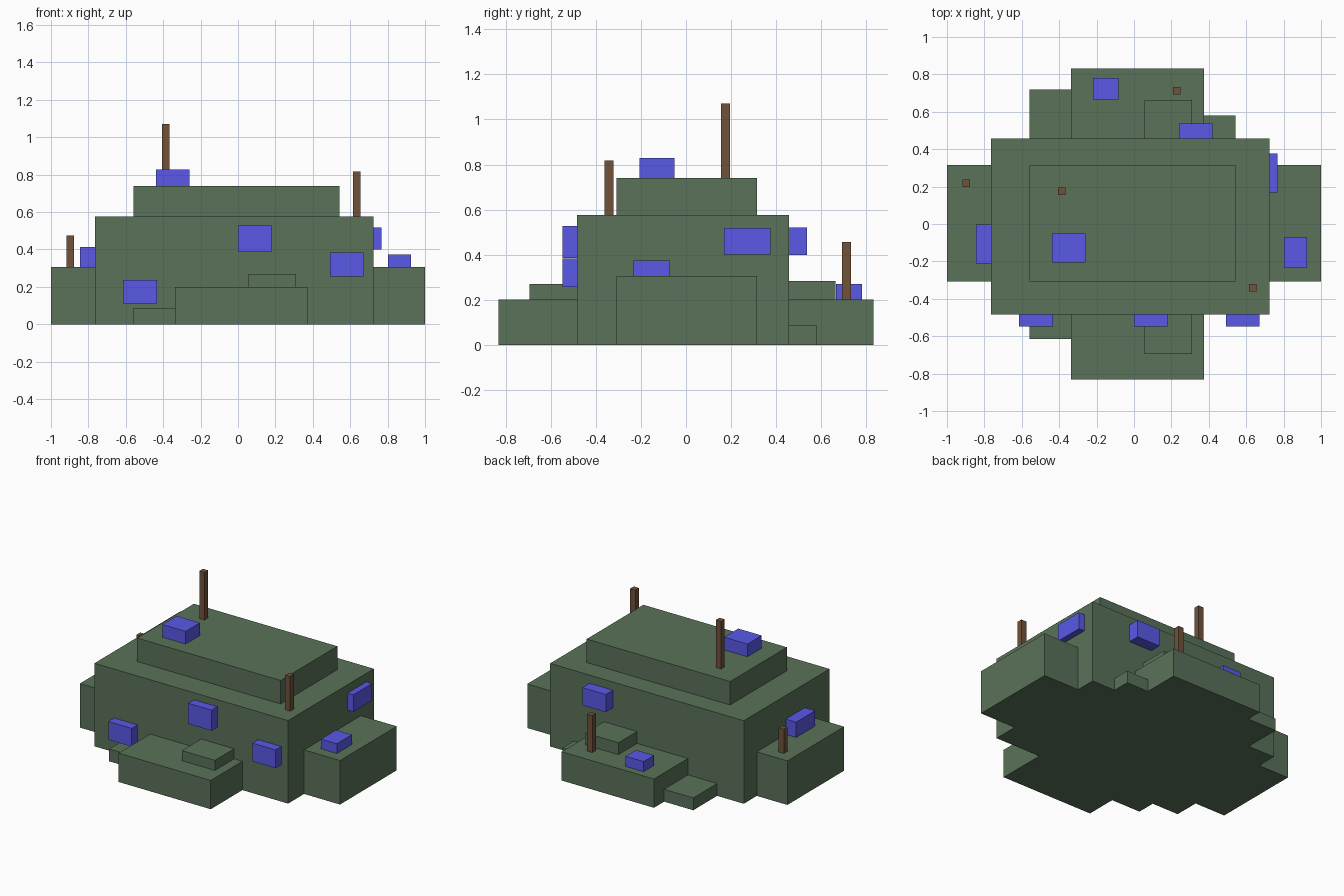
import bpy
import bmesh
from mathutils import Matrix, Vector

cube = bpy.data.objects.get("Cube")
if cube:
    bpy.data.objects.remove(cube, do_unlink=True)


def make_material(name, rgb):
    mat = bpy.data.materials.new(name)
    mat.use_nodes = True
    mat.diffuse_color = (*rgb, 1)
    mat.node_tree.nodes["Principled BSDF"].inputs["Base Color"].default_value = (*rgb, 1)
    return mat


green = make_material("moss green", (0.1, 0.168, 0.1))
blue = make_material("crystal blue", (0.1, 0.1, 0.8))
brown = make_material("bark brown", (0.165, 0.085, 0.043))


def box(name, mat, x, y, z):
    """Flat-shaded block spanning the given x, y and z ranges."""
    low, high = (Vector(p) for p in zip(x, y, z))
    bm = bmesh.new()
    bmesh.ops.create_cube(bm, size=1, matrix=Matrix.Translation((low + high) / 2)
                          @ Matrix.Diagonal((*(high - low), 1)))
    mesh = bpy.data.meshes.new(name)
    bm.to_mesh(mesh)
    bm.free()
    mesh.materials.append(mat)
    obj = bpy.data.objects.new(name, mesh)
    bpy.context.collection.objects.link(obj)
    return obj


# Main body and upper tier
WEST, EAST, FRONT, BACK = -0.765, 0.724, -0.484, 0.458
BODY_TOP, TIER_TOP, SIDE_TOP, LEDGE_TOP, STEP_TOP = 0.577, 0.74, 0.306, 0.2, 0.086
inner_y = (-0.308, 0.315)
box("main_body", green, (WEST, EAST), (FRONT, BACK), (0, BODY_TOP))
box("upper_tier", green, (-0.56, 0.543), inner_y, (BODY_TOP, TIER_TOP))

# Side wings
box("right_wing", green, (-1, WEST), inner_y, (0, SIDE_TOP))
box("left_wing", green, (EAST, 1), inner_y, (0, SIDE_TOP))

# Front and back ledges, each with a raised slab
ledge_x, slab_x = (-0.336, 0.373), (0.055, 0.309)
box("front_ledge", green, ledge_x, (-0.832, FRONT), (0, LEDGE_TOP))
box("back_ledge", green, ledge_x, (BACK, 0.832), (0, LEDGE_TOP))
box("front_slab", green, slab_x, (-0.695, FRONT), (LEDGE_TOP, 0.27))
box("back_slab", green, slab_x, (BACK, 0.663), (LEDGE_TOP, 0.283))

# Low ground steps
box("front_right_step", green, (-0.56, ledge_x[0]), (-0.614, FRONT), (0, STEP_TOP))
box("back_right_step", green, (-0.56, ledge_x[0]), (BACK, 0.72), (0, STEP_TOP))
box("back_left_step", green, (ledge_x[1], 0.543), (BACK, 0.581), (0, STEP_TOP))

# Blue blocks on the front wall
for name, x, z in (("right", (-0.614, -0.434), (0.11, 0.237)),
                   ("middle", (0, 0.18), (0.385, 0.528)),
                   ("left", (0.493, 0.672), (0.256, 0.383))):
    box("front_wall_block_" + name, blue, x, (-0.547, FRONT), z)

# Blue blocks on the other walls
box("left_wall_block", blue, (EAST, 0.768), (0.169, 0.376), (0.4, 0.518))
box("right_wall_block", blue, (-0.845, WEST), (-0.212, -0.003), (SIDE_TOP, 0.412))
box("back_wall_block", blue, (0.241, 0.421), (BACK, 0.537), (0.398, 0.52))

# Blue blocks resting on the roofs
box("tier_block", blue, (-0.438, -0.258), (-0.206, -0.05), (TIER_TOP, 0.828))
box("left_wing_block", blue, (0.802, 0.924), (-0.234, -0.07), (SIDE_TOP, 0.374))
box("back_ledge_block", blue, (-0.22, -0.082), (0.665, 0.78), (LEDGE_TOP, 0.27))

# Brown posts
R = 0.02
for name, x, y, z in (("tier_post", -0.386, 0.175, (TIER_TOP, 1.07)),
                      ("body_post", 0.635, -0.342, (BODY_TOP, 0.817)),
                      ("right_wing_post", -0.898, 0.217, (SIDE_TOP, 0.474)),
                      ("back_ledge_post", 0.228, 0.712, (LEDGE_TOP, 0.456))):
    box(name, brown, (x - R, x + R), (y - R, y + R), z)
